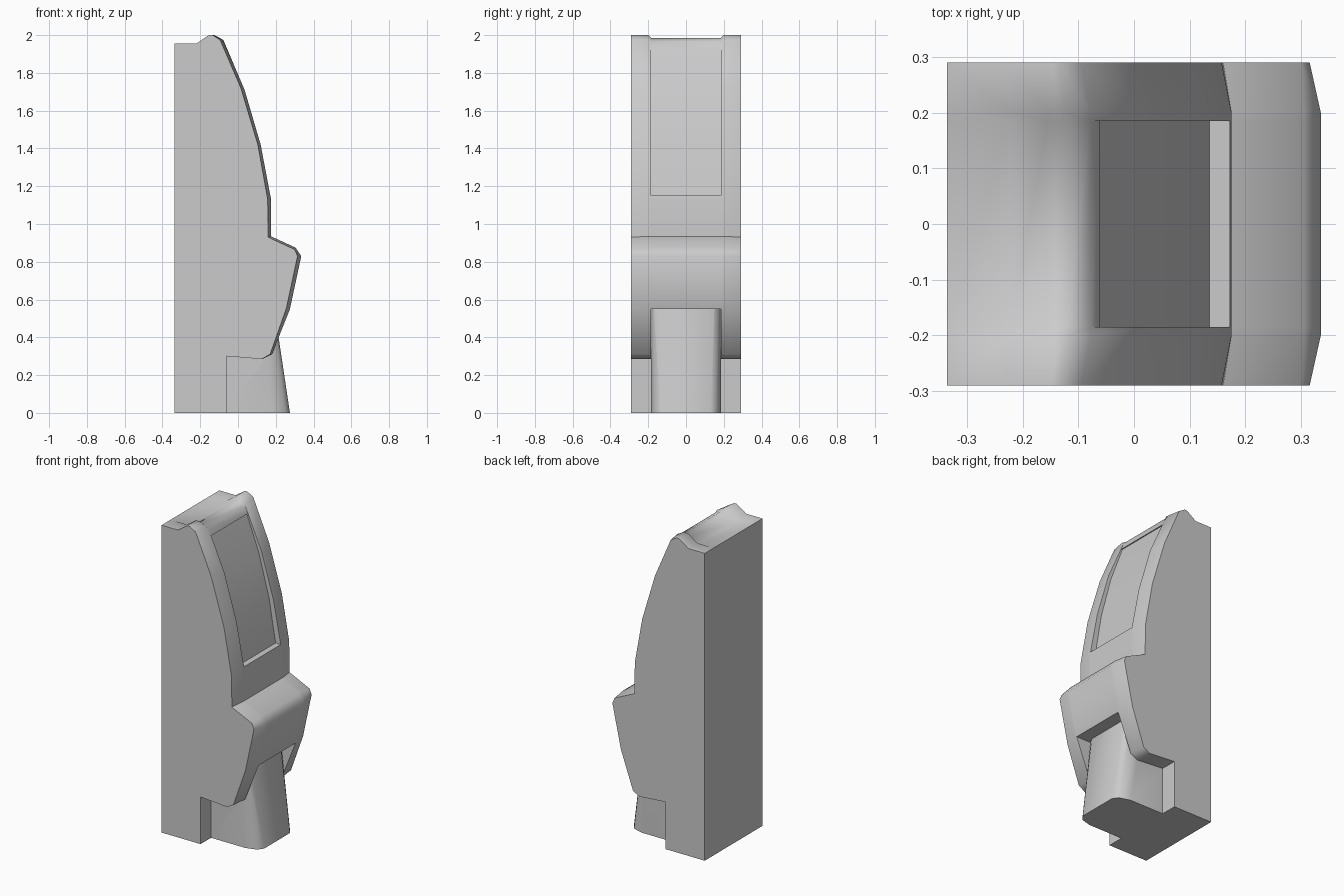
import bpy, bmesh, math

cube = bpy.data.objects.get("Cube")
if cube:
    bpy.data.objects.remove(cube, do_unlink=True)

grey = bpy.data.materials.new("light_grey")
grey.use_nodes = True
COLOUR = (0.6, 0.6, 0.6, 1)
grey.diffuse_color = COLOUR
grey.node_tree.nodes["Principled BSDF"].inputs["Base Color"].default_value = COLOUR

EDGE = 0.29     # outer half width
RIM = 0.20      # inner edge of the raised rails
MID = 0.185     # half width of the centre section


def loft(name, rings):
    """Skin a list of equally long vertex rings and cap both ends."""
    bm = bmesh.new()
    loops = [[bm.verts.new(p) for p in ring] for ring in rings]
    n = len(loops[0])
    for a, b in zip(loops, loops[1:]):
        for i in range(n):
            j = (i + 1) % n
            bm.faces.new((a[i], a[j], b[j], b[i]))
    bm.faces.new(loops[0])
    bm.faces.new(loops[-1])
    bmesh.ops.recalc_face_normals(bm, faces=bm.faces)
    mesh = bpy.data.meshes.new(name)
    bm.to_mesh(mesh)
    bm.free()
    mesh.materials.append(grey)
    obj = bpy.data.objects.new(name, mesh)
    bpy.context.collection.objects.link(obj)
    return obj


def at_y(profile, y):
    return [(x, y, z) for x, z in profile]


# Side profiles (x, z): shared back and foot, then the front contour
foot = [(-.06, .30), (-.06, 0), (-.335, 0), (-.335, 1.955)]
outer = foot + [(-.22, 1.955), (-.155, 2), (-.135, 2), (-.095, 1.975),
                (.015, 1.72), (.105, 1.42), (.157, 1.13), (.16, .93),
                (.30, .865), (.315, .83), (.255, .55), (.17, .31), (.125, .285)]
rail = foot + [(-.22, 1.955), (-.155, 2), (-.125, 2), (-.078, 1.975),
               (.035, 1.71), (.12, 1.42), (.175, 1.13), (.175, .935),
               (.305, .875), (.335, .83), (.275, .55), (.18, .31), (.13, .285)]
lowered = list(rail)
lowered[4:8] = [(-.22, 1.945), (-.155, 1.975), (-.12, 1.985), (-.078, 1.965)]

# Centre section with the sunken front panel and the overhang above the stem
centre = [(-.06, .55), (-.06, 0)] + lowered[2:8] + [
    (-.061, 1.92), (-.068, 1.92), (.018, 1.69), (.09, 1.42), (.135, 1.15),
    (.172, 1.15)] + lowered[10:15]

body = loft("body", [at_y(centre, -MID), at_y(centre, MID)])
parts = []
for side, s in (("left", 1), ("right", -1)):
    parts.append(loft(side + "_side", [at_y(outer, s * EDGE),
                                       at_y(rail, s * RIM),
                                       at_y(lowered, s * MID)]))

# Flared stem with softened front corners
def footprint(z, corner):
    half = [(-.1, MID)] + corner
    return [(x, y, z) for x, y in half] + [(x, -y, z) for x, y in reversed(half)]

parts.append(loft("stem", [
    footprint(0, [(.18, MID), (.25, .165), (.275, .13)]),
    footprint(.6, [(.14, MID), (.172, .175), (.185, .15)])]))

# Merge the parts into one solid
bpy.context.view_layer.objects.active = body
for part in parts:
    mod = body.modifiers.new("merge", 'BOOLEAN')
    mod.operation = 'UNION'
    mod.solver = 'EXACT'
    mod.object = part
    bpy.ops.object.modifier_apply(modifier=mod.name)
    bpy.data.objects.remove(part, do_unlink=True)

for o in bpy.context.selected_objects:
    o.select_set(False)
body.select_set(True)
bpy.ops.object.shade_smooth_by_angle(angle=math.radians(50))
